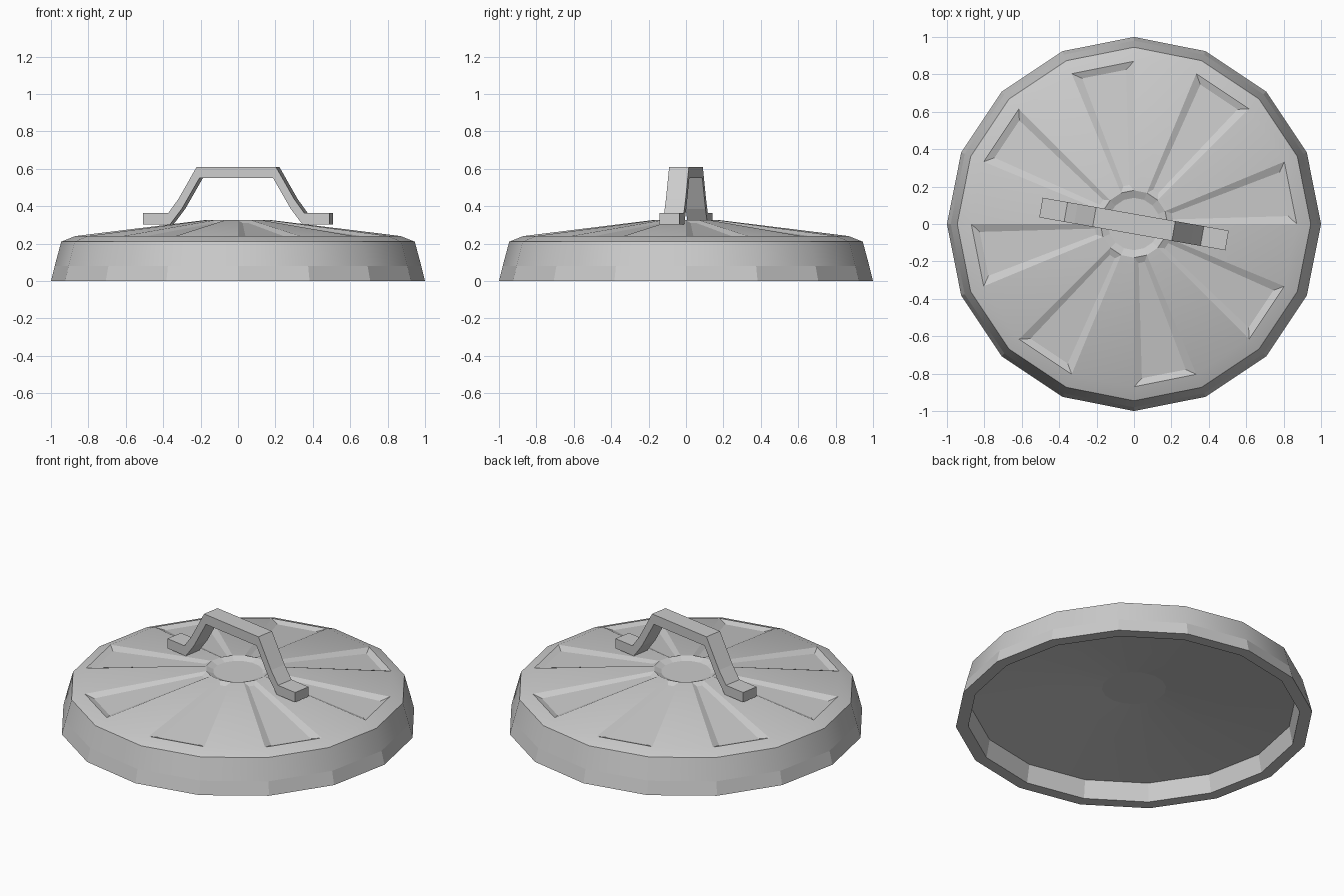
import bpy, bmesh
from math import sin, cos, radians, tau

if "Cube" in bpy.data.objects:
    bpy.data.objects.remove(bpy.data.objects["Cube"])

SIDES = 16


def finish(name, bm):
    bmesh.ops.recalc_face_normals(bm, faces=bm.faces)
    mesh = bpy.data.meshes.new(name)
    bm.to_mesh(mesh)
    bm.free()
    obj = bpy.data.objects.new(name, mesh)
    bpy.context.collection.objects.link(obj)
    return obj


def polar(r, step, z):
    a = tau * step / SIDES
    return (r * cos(a), r * sin(a), z)


def dome_z(r):
    return 0.24 + (0.87 - r) * 0.085 / 0.69


# Lid: rings from the domed underside, over the rim, to the sunken centre
bm = bmesh.new()
profile = [(0.18, 0.2), (0.91, 0.11), (0.93, 0.0), (1.0, 0.0), (0.98, 0.08), (0.945, 0.21),
           (0.87, 0.24), (0.18, 0.325), (0.14, 0.308)]
SKIRT, DOME = 4, 6
rings = [[bm.verts.new(polar(r, i, z)) for i in range(SIDES)] for r, z in profile]
bm.faces.new(rings[0])
bm.faces.new(rings[-1])
for k in range(len(rings) - 1):
    lo, hi = rings[k], rings[k + 1]
    for i in range(SIDES):
        j = (i + 1) % SIDES
        quad = [lo[i], lo[j], hi[j], hi[i]]
        if k == DOME and i % 2 == 0:
            # Every second dome sector is a shallow sunken panel with sloping walls
            floor = [bm.verts.new(polar(r, i + s, dome_z(r) - d)) for r, s, d in
                     ((0.826, 0.13, 0.018), (0.826, 0.87, 0.018),
                      (0.21, 0.7, 0.012), (0.21, 0.3, 0.012))]
            bm.faces.new(floor).smooth = True
            for n in range(4):
                m = (n + 1) % 4
                bm.faces.new([quad[n], quad[m], floor[m], floor[n]])
        else:
            f = bm.faces.new(quad)
            f.smooth = SKIRT <= k <= DOME or k == 0
for k in (1, SKIRT, SKIRT + 1):
    for i in range(SIDES):
        e = bm.edges.get((rings[k][i], rings[k][(i + 1) % SIDES]))
        e.smooth = False
finish("lid", bm)

# Handle: bent strap extruded across its width, turned slightly on the lid
bm = bmesh.new()
width = 0.107
half = [(0.505, 0.302, 0.505, 0.362), (0.36, 0.302, 0.37, 0.362),
        (0.296, 0.385, 0.315, 0.437), (0.2, 0.55, 0.215, 0.61)]
strip = [(-a, b, -c, d) for a, b, c, d in half] + half[::-1]
rows = []
for xb, zb, xt, zt in strip:
    rows.append([bm.verts.new(p) for p in (
        (xb, -width / 2, zb), (xb, width / 2, zb), (xt, width / 2, zt), (xt, -width / 2, zt))])
bm.faces.new(rows[0])
bm.faces.new(rows[-1])
for a, b in zip(rows, rows[1:]):
    for n in range(4):
        m = (n + 1) % 4
        bm.faces.new([a[n], a[m], b[m], b[n]])
handle = finish("handle", bm)
handle.rotation_euler.z = radians(-10)
